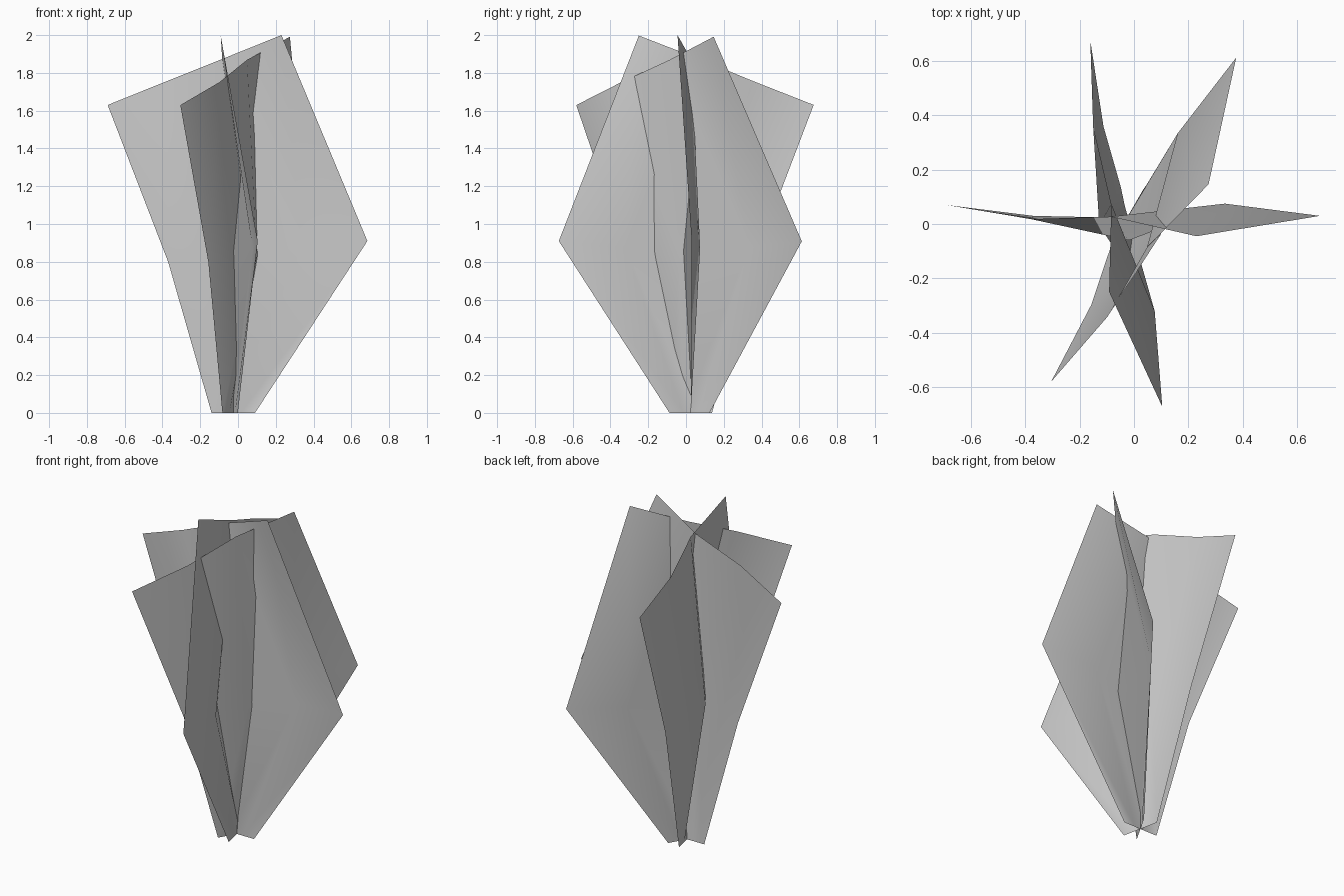
import bpy
from math import radians

if "Cube" in bpy.data.objects:
    bpy.data.objects.remove(bpy.data.objects["Cube"])

# Rows of one bent leaf card, bottom to top: (along, depth, height)
ROWS = [
    [(-0.115, 0.0, 0.0), (-0.04, 0.0, 0.0), (0.04, 0.0, 0.0), (0.115, 0.0, 0.0)],
    [(-0.345, 0.005, 0.80), (0.007, -0.085, 0.837), (0.36, 0.05, 0.873), (0.71, 0.005, 0.91)],
    [(-0.665, 0.045, 1.63), (-0.355, -0.007, 1.755), (-0.06, 0.002, 1.873), (0.255, -0.07, 2.0)],
]
COLS = len(ROWS[0])


def leaf_mesh():
    verts = [p for row in ROWS for p in row]
    faces = []
    for r in range(len(ROWS) - 1):
        for c in range(COLS - 1):
            i = r * COLS + c
            faces.append((i, i + 1, i + COLS + 1, i + COLS))
    mesh = bpy.data.meshes.new("leaf_card")
    mesh.from_pydata(verts, [], faces)
    mesh.shade_smooth()
    return mesh


# Three crossed cards share one stem point, each turned and tipped a little
mesh = leaf_mesh()
for name, turn, tilt in (("leaf_card_wide", 0, 0),
                         ("leaf_card_right", 60, 3.7),
                         ("leaf_card_left", -78, 1.5)):
    card = bpy.data.objects.new(name, mesh)
    card.location = (-0.025, 0.025, 0)
    card.rotation_euler = (radians(tilt), 0, radians(turn))
    bpy.context.collection.objects.link(card)
